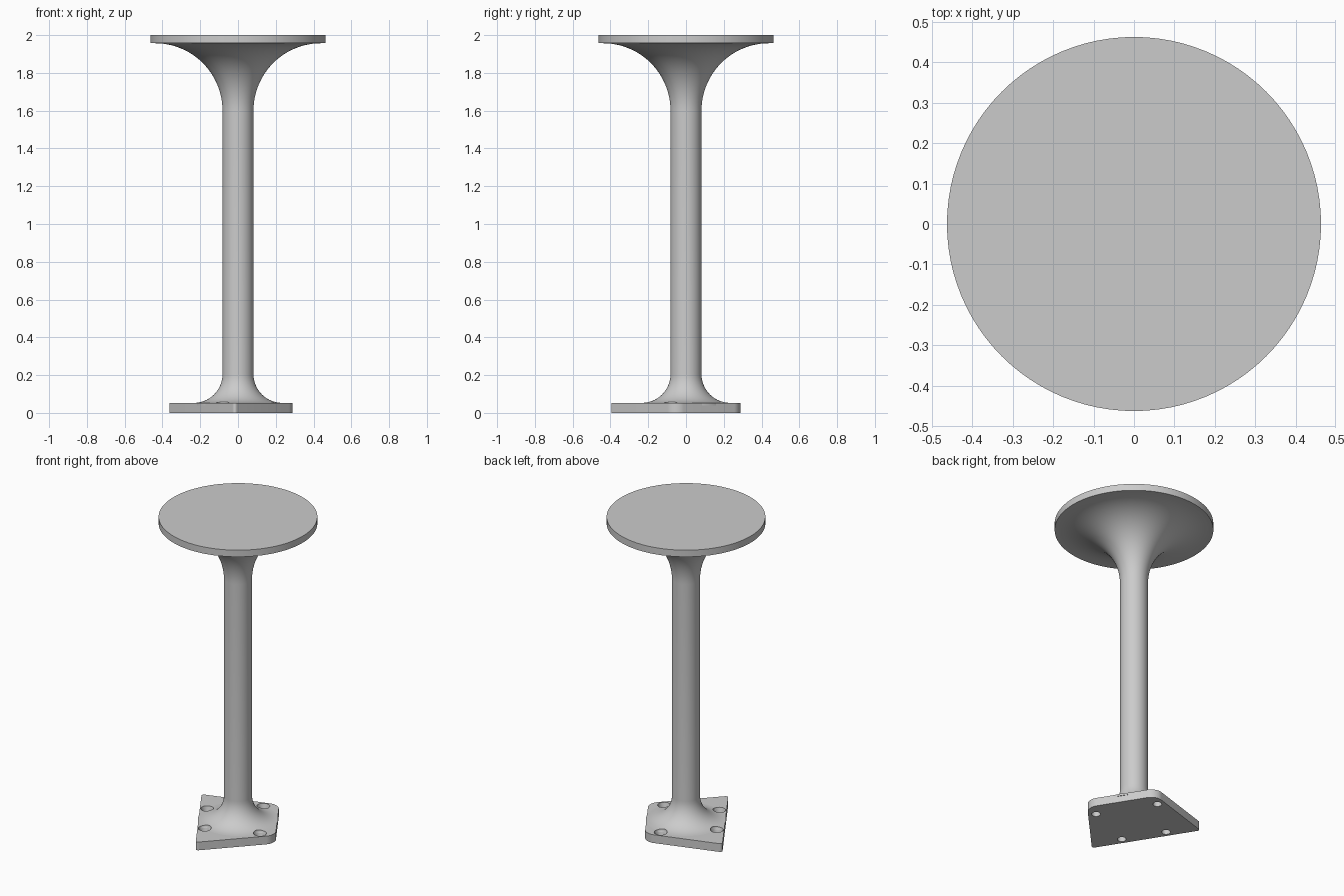
import bpy, bmesh
from math import cos, sin, pi, radians
from mathutils import Matrix, Vector

if "Cube" in bpy.data.objects:
    bpy.data.objects.remove(bpy.data.objects["Cube"], do_unlink=True)

grey = bpy.data.materials.new("plain_grey")
grey.use_nodes = True
GREY = (0.6, 0.6, 0.6, 1)
grey.diffuse_color = GREY
grey.node_tree.nodes["Principled BSDF"].inputs["Base Color"].default_value = GREY


def lathe(bm, profile, steps, centre=(0, 0)):
    """Closed solid turned from (radius, height) points running bottom to top."""
    rings = [[bm.verts.new((centre[0] + r * cos(2 * pi * i / steps),
                            centre[1] + r * sin(2 * pi * i / steps), z))
              for i in range(steps)] for r, z in profile]
    for low, high in zip(rings, rings[1:]):
        for i in range(steps):
            j = (i + 1) % steps
            bm.faces.new((low[i], low[j], high[j], high[i]))
    bm.faces.new(rings[0][::-1])
    bm.faces.new(rings[-1])


def make_object(name, bm):
    bmesh.ops.recalc_face_normals(bm, faces=bm.faces)
    mesh = bpy.data.meshes.new(name)
    bm.to_mesh(mesh)
    bm.free()
    mesh.materials.append(grey)
    obj = bpy.data.objects.new(name, mesh)
    bpy.context.collection.objects.link(obj)
    return obj


def arc(cx, cz, r, start, end, steps):
    angles = [radians(start + (end - start) * i / steps) for i in range(steps + 1)]
    return [(cx + r * cos(a), cz + r * sin(a)) for a in angles]


PLATE_TOP, DISC_BOTTOM = 0.053, 1.957
POST, FOOT, FLARE = 0.082, 0.152, 0.357
turn = Matrix.Rotation(radians(32), 3, 'Z')

# Post with a small fillet at the foot and a wide flare under the disc
bm = bmesh.new()
foot = arc(POST + FOOT, PLATE_TOP + FOOT, FOOT, 270, 180, 14)
flare = arc(POST + FLARE, DISC_BOTTOM - FLARE, FLARE, 180, 90, 24)
lathe(bm, [(POST + FOOT, 0.04)] + foot + flare + [(POST + FLARE, 1.97)], 96)
post = make_object("post", bm)

# Round top disc
bm = bmesh.new()
lathe(bm, [(0.463, DISC_BOTTOM), (0.463, 2)], 96)
top_disc = make_object("top_disc", bm)

# Trapezoid base plate with rounded corners
bm = bmesh.new()
corners = [(-0.23, -0.333), (0.23, -0.212), (0.23, 0.212), (-0.23, 0.333)]
base = bm.faces.new([bm.verts.new(turn @ Vector((x, y, 0))) for x, y in corners])
lifted = bmesh.ops.extrude_face_region(bm, geom=[base])["geom"]
bmesh.ops.translate(bm, vec=(0, 0, PLATE_TOP),
                    verts=[v for v in lifted if isinstance(v, bmesh.types.BMVert)])
for wide, size in ((True, 0.02), (False, 0.054)):
    edges = [e for e in bm.edges
             if abs(e.verts[0].co.z - e.verts[1].co.z) > 0.01
             and ((turn.transposed() @ e.verts[0].co).x < 0) == wide]
    bmesh.ops.bevel(bm, geom=edges, offset=size, segments=10, profile=0.5, affect='EDGES')
base_plate = make_object("base_plate", bm)

# Four countersunk screw holes
bm = bmesh.new()
for x, y in ((-0.187, 0.136), (0.138, 0.188)):
    for side in (-1, 1):
        spot = turn @ Vector((x, y * side, 0))
        lathe(bm, [(0.026, -0.02), (0.026, 0.028), (0.038, PLATE_TOP - 0.003), (0.038, 0.12)],
              32, spot.xy)
cutter = make_object("hole_cutter", bm)
cutter.hide_render = True

for part in (post, base_plate):
    cut = part.modifiers.new("holes", 'BOOLEAN')
    cut.operation, cut.solver, cut.object = 'DIFFERENCE', 'EXACT', cutter
    bpy.context.view_layer.objects.active = part
    bpy.ops.object.modifier_apply(modifier=cut.name)
bpy.data.objects.remove(cutter, do_unlink=True)

# Smooth curves, crisp rims
bpy.ops.object.select_all(action='DESELECT')
for part in (post, top_disc, base_plate):
    part.select_set(True)
bpy.context.view_layer.objects.active = post
bpy.ops.object.shade_smooth_by_angle(angle=radians(30))
